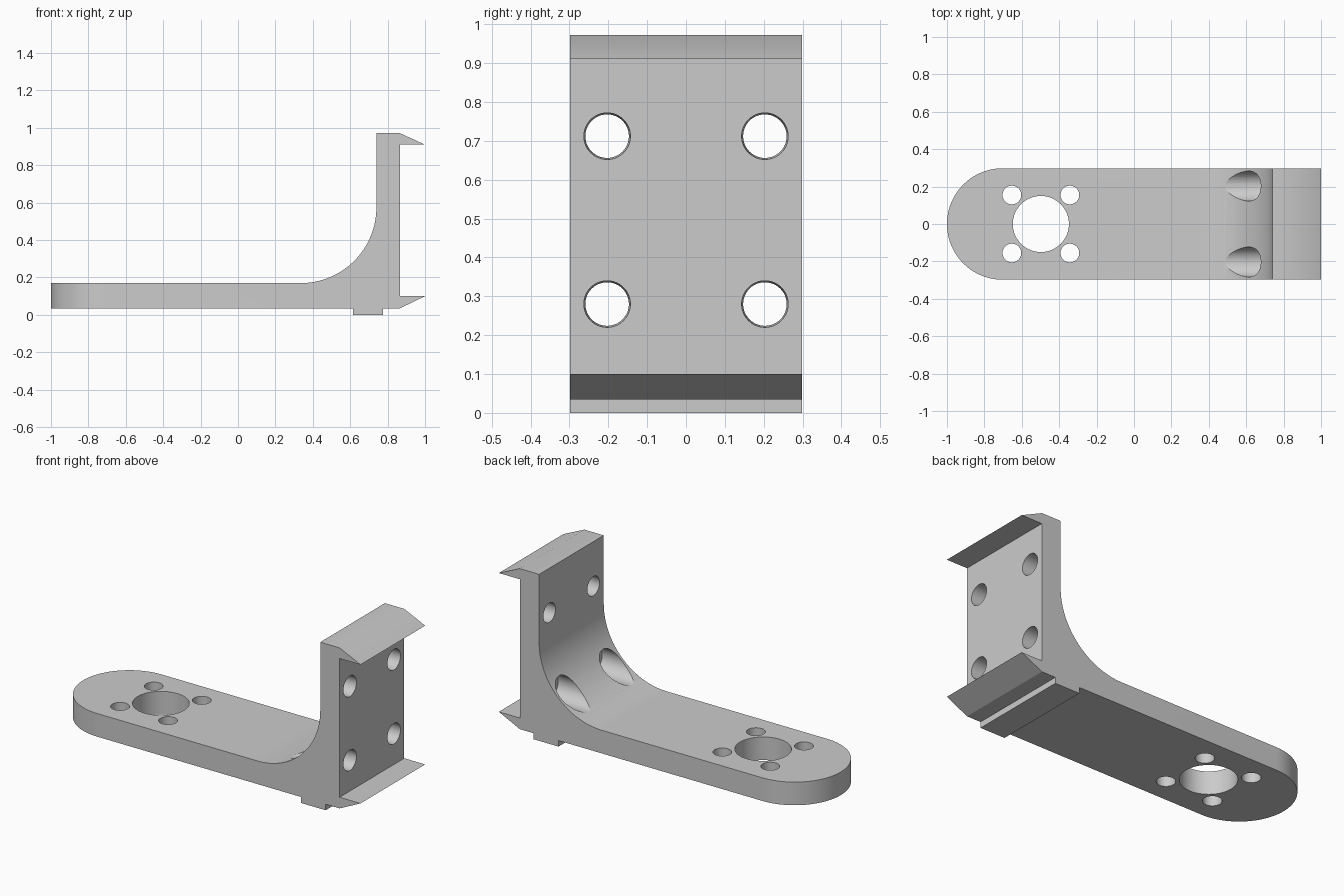
import bpy, bmesh
from math import sin, cos, pi, radians
from mathutils import Vector

if "Cube" in bpy.data.objects:
    bpy.data.objects.remove(bpy.data.objects["Cube"])

HALF = 0.298                      # half width of the bracket
GREY = bpy.data.materials.new("plain grey")
GREY.diffuse_color = (0.6, 0.6, 0.6, 1)
GREY.use_nodes = True
GREY.node_tree.nodes["Principled BSDF"].inputs["Base Color"].default_value = GREY.diffuse_color


def arc(cx, cy, r, a0, a1, n):
    """Points on an arc, angles in degrees."""
    return [(cx + r * cos(radians(a0 + (a1 - a0) * i / n)),
             cy + r * sin(radians(a0 + (a1 - a0) * i / n))) for i in range(n + 1)]


def prism(name, points, direction):
    """Closed prism from a loop of 3D points."""
    bm = bmesh.new()
    face = bm.faces.new([bm.verts.new(p) for p in points])
    ext = bmesh.ops.extrude_face_region(bm, geom=[face])
    moved = [v for v in ext["geom"] if isinstance(v, bmesh.types.BMVert)]
    bmesh.ops.translate(bm, verts=moved, vec=direction)
    bmesh.ops.recalc_face_normals(bm, faces=bm.faces)
    return finish(name, bm)


def finish(name, bm):
    mesh = bpy.data.meshes.new(name)
    bm.to_mesh(mesh)
    bm.free()
    mesh.materials.append(GREY)
    ob = bpy.data.objects.new(name, mesh)
    bpy.context.collection.objects.link(ob)
    return ob


def drill(name, start, end, r0, r1=None, segments=48):
    """Round cutter between two points, optionally tapered."""
    start, end = Vector(start), Vector(end)
    axis = end - start
    bm = bmesh.new()
    bmesh.ops.create_cone(bm, cap_ends=True, segments=segments, radius1=r0,
                          radius2=r0 if r1 is None else r1, depth=axis.length)
    ob = finish(name, bm)
    rot = axis.to_track_quat('Z', 'Y').to_matrix()
    for v in ob.data.vertices:
        v.co = rot @ v.co + (start + end) / 2
    return ob


def boolean(target, cutter, operation='DIFFERENCE'):
    cutter.hide_render = True
    mod = target.modifiers.new("cut", 'BOOLEAN')
    mod.operation = operation
    mod.solver = 'EXACT'
    mod.object = cutter
    bpy.context.view_layer.objects.active = target
    bpy.ops.object.modifier_apply(modifier=mod.name)
    bpy.data.objects.remove(cutter)


# Side profile: arm, locating rib, two hooked lips, upright plate and fillet
profile = [(-1.1, 0.035), (0.615, 0.035), (0.615, 0), (0.775, 0), (0.775, 0.035),
           (0.865, 0.035), (1.0, 0.10), (0.865, 0.10), (0.865, 0.91),
           (1.0, 0.91), (0.865, 0.972), (0.74, 0.972)]
profile += arc(0.335, 0.575, 0.405, 0, -90, 32) + [(-1.1, 0.17)]
bracket = prism("bracket", [(x, -HALF, z) for x, z in profile], (0, 2 * HALF, 0))

# Rounded end of the arm
plan = arc(HALF - 1, 0, HALF, 90, 270, 48) + [(0, -0.5), (1.2, -0.5), (1.2, 0.5), (0, 0.5)]
plan = [(x, y, -0.2) for x, y in plan]
plan_cut = arc(HALF - 1, 0, HALF, 90, 270, 48)
outer = [(x, y, -0.2) for x, y in plan_cut + [(HALF - 1, -0.5), (-1.3, -0.5),
                                              (-1.3, 0.5), (HALF - 1, 0.5)]]
boolean(bracket, prism("end_cutter", outer, (0, 0, 0.6)))

# Large bore with four small holes around it
boolean(bracket, drill("bore", (-0.498, 0, -0.1), (-0.498, 0, 0.3), 0.15, segments=64))
for sx in (-1, 1):
    for sy in (-1, 1):
        x, y = -0.498 + sx * 0.155, sy * 0.155
        boolean(bracket, drill("small_hole", (x, y, -0.1), (x, y, 0.3), 0.05))

# Four slightly tapered screw holes, the lower pair with head pockets in the fillet
for y in (-0.203, 0.203):
    for z in (0.28, 0.712):
        boolean(bracket, drill("screw_hole", (0.615, y, z), (0.99, y, z), 0.052, 0.064))
    boolean(bracket, drill("head_pocket", (0.2, y, 0.28), (0.74, y, 0.28), 0.08))

# Smooth shading on the curved walls only
bpy.ops.object.select_all(action='DESELECT')
bracket.select_set(True)
bpy.context.view_layer.objects.active = bracket
bpy.ops.object.shade_smooth_by_angle(angle=radians(25))
